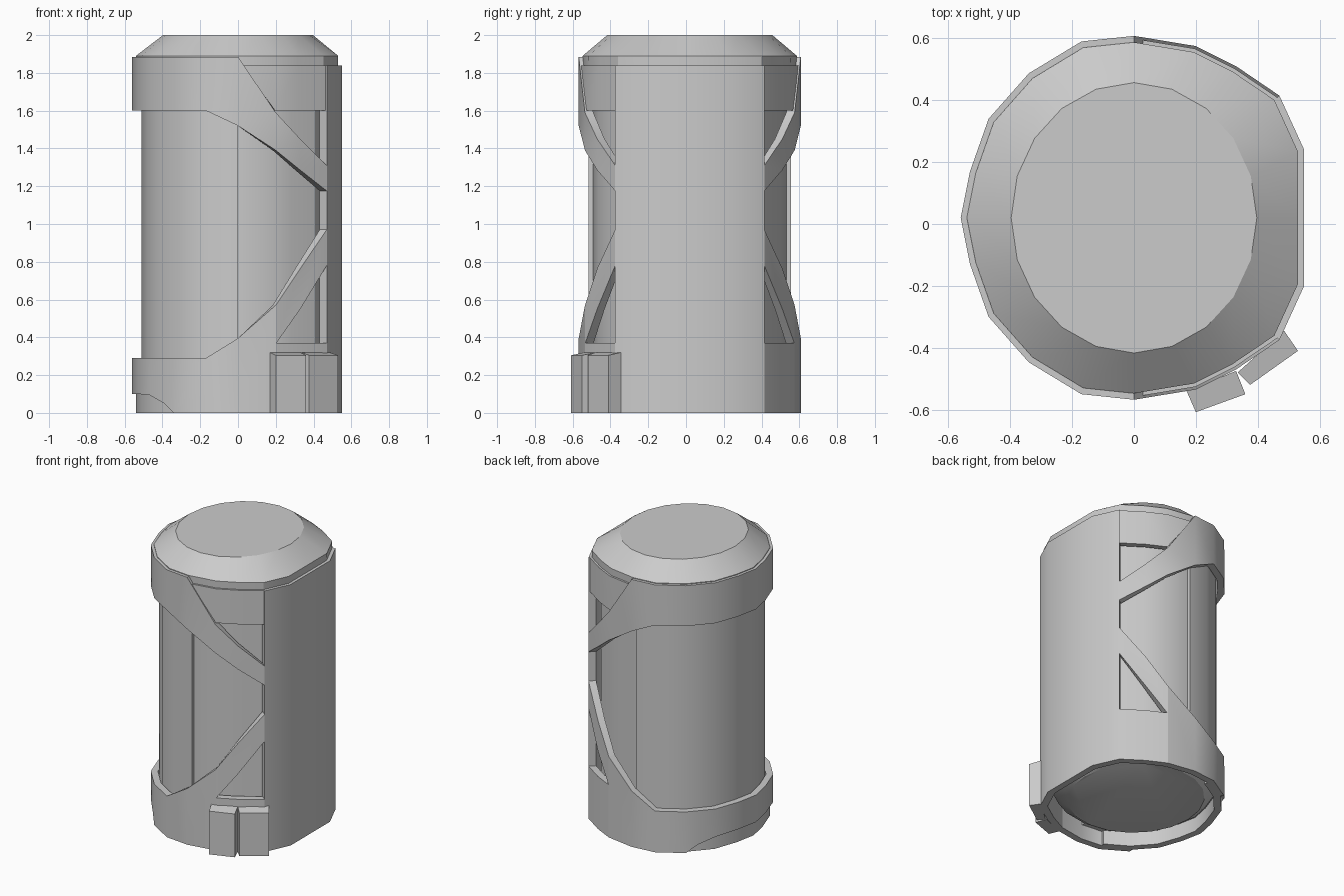
import bpy, bmesh, math

if "Cube" in bpy.data.objects:
    bpy.data.objects.remove(bpy.data.objects["Cube"])

CY = 0.02  # the shell axis sits slightly behind the origin; blocks fill out the front

# half outline of the shell, left to right: (x, distance from the mirror plane)
OUT = [(-.56, 0), (-.53, .15), (-.47, .32), (-.34, .467), (-.17, .57), (0, .588),
       (.2, .555), (.33, .49), (.47, .395), (.55, .22), (.55, 0)]


def half_y(x):
    for (x0, y0), (x1, y1) in zip(OUT, OUT[1:]):
        if x0 <= x <= x1 and x1 > x0:
            return y0 + (y1 - y0) * (x - x0) / (x1 - x0)


def finish(name, bm, mirror=False):
    bmesh.ops.recalc_face_normals(bm, faces=bm.faces)
    me = bpy.data.meshes.new(name)
    bm.to_mesh(me)
    bm.free()
    ob = bpy.data.objects.new(name, me)
    bpy.context.collection.objects.link(ob)
    ob.location.y = CY
    bpy.ops.object.select_all(action='DESELECT')
    ob.select_set(True)
    bpy.context.view_layer.objects.active = ob
    bpy.ops.object.shade_smooth_by_angle(angle=math.radians(28))
    if mirror:
        m = ob.modifiers.new("front_back", 'MIRROR')
        m.use_axis = (False, True, False)
        m.use_clip = True
    return ob


def strip(name, pts, outer=1.0, inner=0.92):
    """Curved plate following the outline; pts = (x, z_low, z_high) or (x, z_low, z_high, y)."""
    bm = bmesh.new()
    rows = []
    for p in pts:
        x, lo, hi = p[:3]
        y = p[3] if len(p) > 3 else half_y(x)
        rows.append([bm.verts.new((x * s, -y * s, z))
                     for s, z in ((outer, lo), (outer, hi), (inner, hi), (inner, lo))])
    for a, b in zip(rows, rows[1:]):
        for i in range(4):
            j = (i + 1) % 4
            bm.faces.new((a[i], a[j], b[j], b[i]))
    for r in (rows[0], rows[-1]):
        if abs(r[0].co.y) > 1e-5:
            bm.faces.new(r)
    return finish(name, bm, mirror=True)


def loft(name, loops):
    """Closed solid through loops of equal point count."""
    bm = bmesh.new()
    rings = [[bm.verts.new(p) for p in lp] for lp in loops]
    n = len(rings[0])
    for a, b in zip(rings, rings[1:]):
        for i in range(n):
            j = (i + 1) % n
            bm.faces.new((a[i], a[j], b[j], b[i]))
    bm.faces.new(rings[0])
    bm.faces.new(rings[-1])
    return finish(name, bm)


def outline(s, z):
    pts = [(x, -y) for x, y in OUT] + [(x, y) for x, y in OUT[-2:0:-1]]
    return [(x * s, y * s, z) for x, y in pts]


def ellipse(rx, ry, z):
    return [(-rx * math.cos(i * math.pi / 10), -ry * math.sin(i * math.pi / 10), z)
            for i in range(20)]


left = [p[0] for p in OUT[:5]]

# inner canister and chamfered lid
loft("inner_canister", [ellipse(.43, .45, .06), outline(.87, .1), outline(.87, 1.8)])
loft("lid", [outline(.955, 1.7), outline(.965, 1.89), ellipse(.397, .437, 2.0)])

# sleeve round the left half of the canister
strip("left_sleeve", [(x, .1, 1.75) for x in left + [0]], outer=.91, inner=.85)

# upper band sweeping down into a diagonal strut
strip("upper_band", [(x, 1.6, 1.885) for x in left] +
      [(0, 1.52, 1.885), (.2, 1.39, 1.59), (.33, 1.285, 1.45), (.47, 1.175, 1.31)])

# slightly recessed panel beside the upper strut
strip("upper_panel", [(.03, 1.83, 1.84), (.2, 1.6, 1.84), (.33, 1.6, 1.84),
                      (.47, 1.6, 1.84)], outer=.985)

# full-height wall on the right
strip("right_wall", [(.47, 0, 1.84), (.55, 0, 1.84, .22), (.55, 0, 1.84, 0)])

# lower band with its notch on the left, diagonal strut and base
strip("lower_band", [(-.56, .1, .29), (-.53, .1, .29), (-.47, .095, .29), (-.39, .05, .29),
                     (-.34, 0, .29), (-.17, 0, .29), (0, 0, .395), (.2, 0, .57)])
strip("lower_strut", [(.2, .365, .57), (.33, .55, .765), (.47, .78, .97)])
strip("lower_base", [(.2, 0, .37), (.33, 0, .37), (.47, 0, .37)])
strip("base_ring", [(x, 0, .15) for x in left], outer=.965, inner=.88)

# two blocks on the front right foot: inner pair then outer pair of corners
BLOCKS = [((.17, -.54), (.33, -.475), (.36, -.55), (.2, -.608)),
          ((.335, -.48), (.485, -.345), (.53, -.41), (.375, -.52))]
for k, c in enumerate(BLOCKS):
    tops = (.32, .32, .305, .305)
    loft(f"foot_block_{k + 1}", [[(x, y - CY, 0) for x, y in c],
                                 [(x, y - CY, t) for (x, y), t in zip(c, tops)]])
